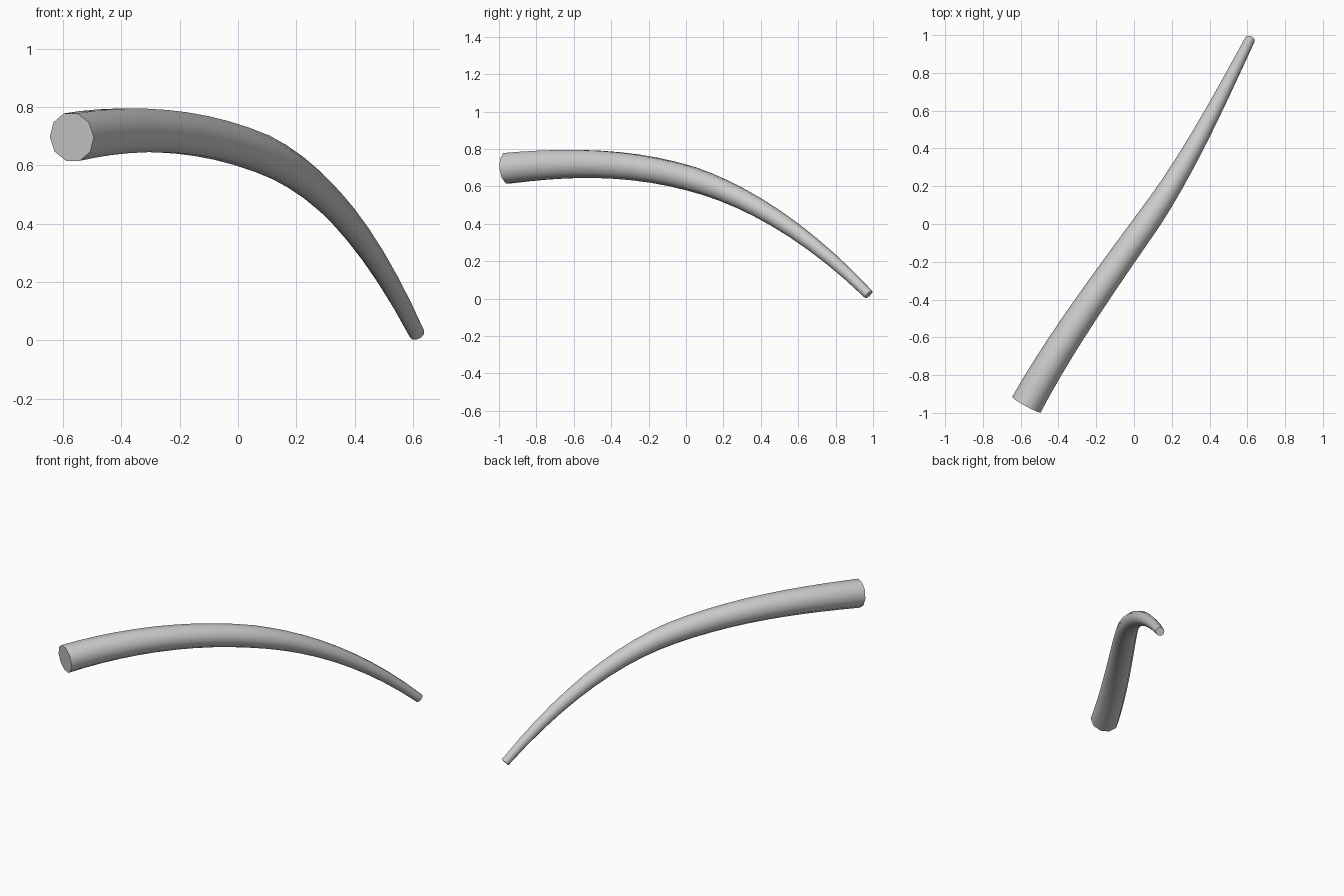
import bpy

if "Cube" in bpy.data.objects:
    bpy.data.objects.remove(bpy.data.objects["Cube"])

# Tapered curved horn: one bezier sweep with a round, capped profile
curve = bpy.data.curves.new("horn", 'CURVE')
curve.dimensions = '3D'
curve.resolution_u = 10
curve.bevel_depth = 1.0
curve.bevel_resolution = 3
curve.use_fill_caps = True

spline = curve.splines.new('BEZIER')
spline.bezier_points.add(2)
# position, left handle, right handle, radius
points = [
    ((-0.57, -0.957, 0.697), (-0.75, -1.287, 0.66), (-0.39, -0.627, 0.733), 0.086),
    ((0.083, 0.03, 0.64), (-0.152, -0.30, 0.735), (0.28, 0.31, 0.556), 0.067),
    ((0.614, 0.977, 0.022), (0.445, 0.64, 0.366), (0.783, 1.315, -0.322), 0.027),
]
for p, (co, left, right, radius) in zip(spline.bezier_points, points):
    p.handle_left_type = p.handle_right_type = 'FREE'
    p.co, p.handle_left, p.handle_right, p.radius = co, left, right, radius

horn = bpy.data.objects.new("horn", curve)
bpy.context.collection.objects.link(horn)

# Convert to mesh, smooth sides with sharp end caps
bpy.context.view_layer.objects.active = horn
horn.select_set(True)
bpy.ops.object.convert(target='MESH')
bpy.ops.object.shade_smooth_by_angle(angle=0.9)
